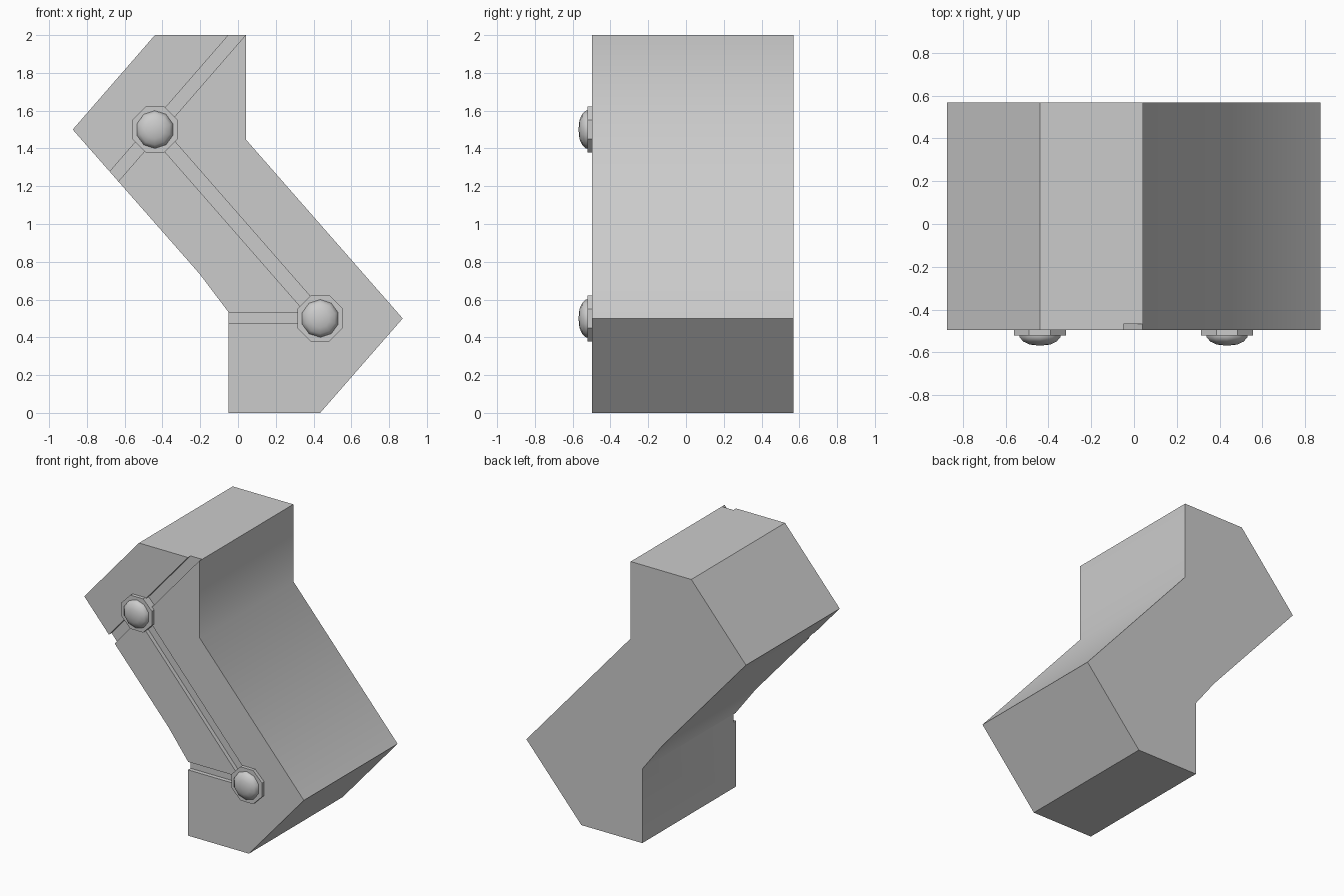
import bpy, bmesh, math
from mathutils import Vector

if "Cube" in bpy.data.objects:
    bpy.data.objects.remove(bpy.data.objects["Cube"])

FRONT, BACK = -0.497, 0.568
UPPER, LOWER = (-0.44, 1.5), (0.435, 0.5)


def finish(name, bm, angle=None):
    bmesh.ops.recalc_face_normals(bm, faces=bm.faces)
    mesh = bpy.data.meshes.new(name)
    bm.to_mesh(mesh)
    bm.free()
    obj = bpy.data.objects.new(name, mesh)
    bpy.context.collection.objects.link(obj)
    if angle:
        smooth(obj, angle)
    return obj


def smooth(obj, angle):
    bpy.ops.object.select_all(action='DESELECT')
    obj.select_set(True)
    bpy.context.view_layer.objects.active = obj
    bpy.ops.object.shade_smooth_by_angle(angle=math.radians(angle))


def prism(name, outline, y0, y1):
    bm = bmesh.new()
    rings = [[bm.verts.new((x, y, z)) for x, z in outline] for y in (y0, y1)]
    bm.faces.new(rings[0])
    bm.faces.new(rings[1][::-1])
    n = len(outline)
    for i in range(n):
        j = (i + 1) % n
        bm.faces.new((rings[0][i], rings[1][i], rings[1][j], rings[0][j]))
    return finish(name, bm)


def cut_groove(body, a, b, width):
    a, b = Vector(a), Vector(b)
    d = (b - a).normalized()
    s = Vector((-d.y, d.x)) * width / 2
    cutter = prism("groove_cutter", [a + s, b + s, b - s, a - s], FRONT - 0.1, FRONT + 0.03)
    cutter.hide_render = True
    mod = body.modifiers.new("groove", 'BOOLEAN')
    mod.operation, mod.solver, mod.object = 'DIFFERENCE', 'EXACT', cutter
    bpy.context.view_layer.objects.active = body
    bpy.ops.object.modifier_apply(modifier=mod.name)
    bpy.data.objects.remove(cutter)


def lathe(name, centre, profile, sides, phase, angle):
    # Rings of (radius, y) stacked along y, capped at both ends
    bm = bmesh.new()
    rings = []
    for r, y in profile:
        rings.append([bm.verts.new((centre[0] + r * math.cos(t), y, centre[1] + r * math.sin(t)))
                      for t in (phase + math.tau * i / sides for i in range(sides))])
    for lo, hi in zip(rings, rings[1:]):
        for i in range(sides):
            j = (i + 1) % sides
            bm.faces.new((lo[i], lo[j], hi[j], hi[i]))
    bm.faces.new(rings[0])
    bm.faces.new(rings[-1])
    return finish(name, bm, angle)


# Zigzag block
body = prism("zigzag_block", [
    (-0.05, 0), (0.435, 0), (0.872, 0.5), (0.042, 1.447), (0.042, 2),
    (-0.44, 2), (-0.875, 1.5), (-0.205, 0.738), (-0.05, 0.533)], FRONT, BACK)

# Shallow grooves on the front face
slope = Vector((0.435, 0.5))
up = Vector(UPPER)
cut_groove(body, up - slope, up + slope * 1.3, 0.068)
cut_groove(body, UPPER, LOWER, 0.075)
cut_groove(body, (-0.3, 0.502), (LOWER[0], 0.502), 0.058)
smooth(body, 45)

# Washers and domed bolt heads over the groove ends
for label, c in (("upper", UPPER), ("lower", LOWER)):
    lathe(label + "_washer", c, [(0.131, FRONT + 0.032), (0.131, -0.522)], 8, math.pi / 8, 30)
    lathe(label + "_bolt_head", c,
          [(0.1, -0.515), (0.1, -0.53), (0.082, -0.55), (0.05, -0.564), (0.012, -0.568)],
          10, math.pi / 2, 60)
